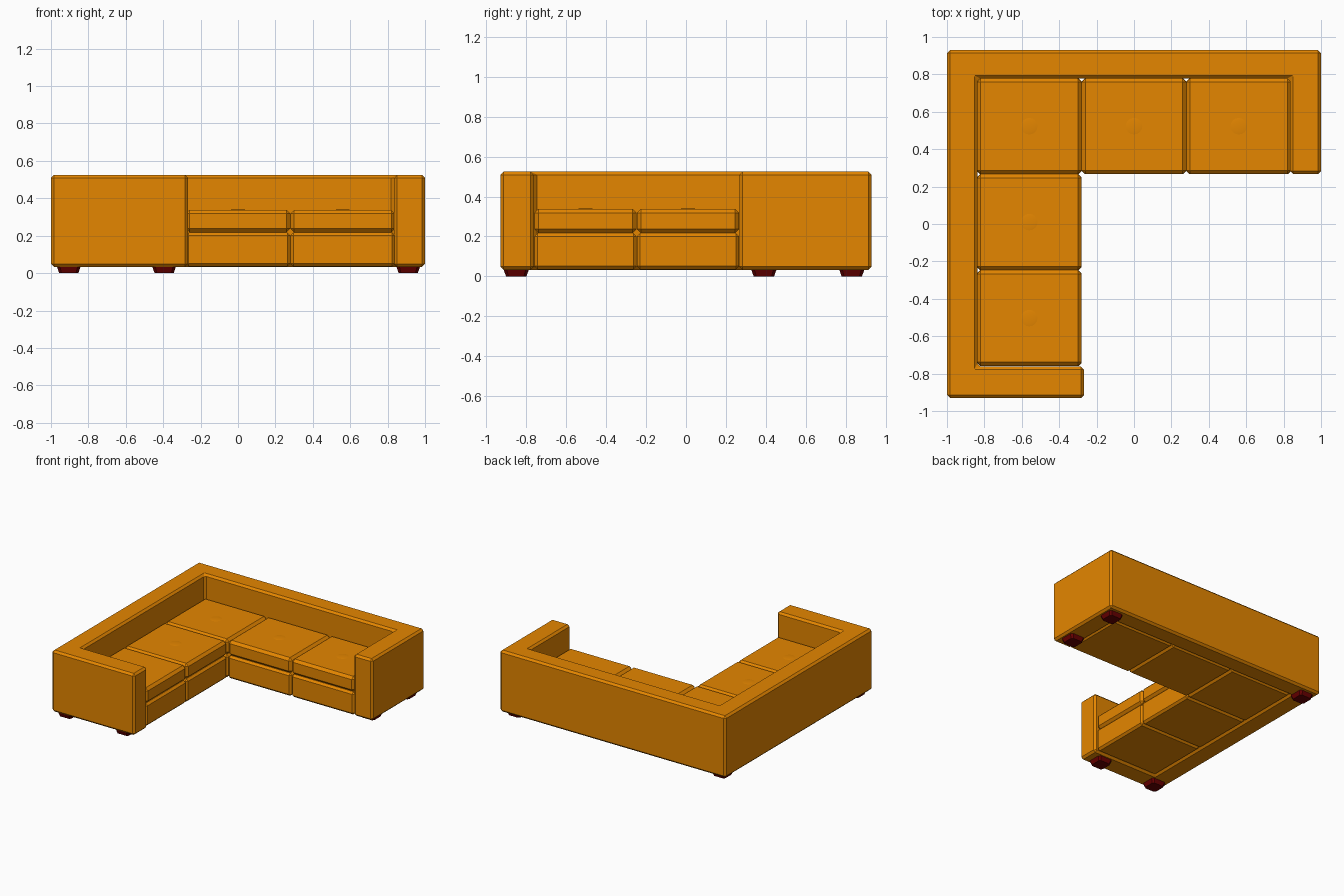
import bpy, bmesh, math
from mathutils import Matrix

if "Cube" in bpy.data.objects:
    bpy.data.objects.remove(bpy.data.objects["Cube"])


def material(name, col):
    m = bpy.data.materials.new(name)
    m.diffuse_color = (*col, 1)
    m.use_nodes = True
    m.node_tree.nodes["Principled BSDF"].inputs["Base Color"].default_value = m.diffuse_color
    return m


FABRIC = material("amber fabric", (0.78, 0.238, 0.0))
WOOD = material("dark red wood", (0.14, 0.0, 0.0))


def finish(name, bm, mat, bevel):
    bmesh.ops.recalc_face_normals(bm, faces=bm.faces)
    me = bpy.data.meshes.new(name)
    bm.to_mesh(me)
    bm.free()
    me.materials.append(mat)
    ob = bpy.data.objects.new(name, me)
    bpy.context.collection.objects.link(ob)
    if bevel:
        mod = ob.modifiers.new("bevel", 'BEVEL')
        mod.width = bevel
        mod.segments = 1
        mod.limit_method = 'ANGLE'
    return ob


def prism(name, outline, z0, z1, mat, bevel, taper=1.0):
    """Extrude an outline upwards; taper scales the bottom about its centre."""
    bm = bmesh.new()
    cx = sum(p[0] for p in outline) / len(outline)
    cy = sum(p[1] for p in outline) / len(outline)
    low = [bm.verts.new((cx + (x - cx) * taper, cy + (y - cy) * taper, z0)) for x, y in outline]
    top = [bm.verts.new((x, y, z1)) for x, y in outline]
    n = len(outline)
    bm.faces.new(low)
    bm.faces.new(top)
    for i in range(n):
        j = (i + 1) % n
        bm.faces.new((low[i], low[j], top[j], top[i]))
    return finish(name, bm, mat, bevel)


def rect(x0, x1, y0, y1):
    return [(x0, y0), (x1, y0), (x1, y1), (x0, y1)]


# Wrap-around frame: two backs and two end arms in one piece
prism("frame", [(-1, -0.93), (-0.267, -0.93), (-0.267, -0.763), (-0.838, -0.763),
                (-0.838, 0.778), (0.835, 0.778), (0.835, 0.267), (1, 0.267),
                (1, 0.93), (-1, 0.93)], 0.033, 0.525, FABRIC, 0.016)

# Five seats: base block, loose cushion and a shallow button each
seats = [(-0.56, 0.523), (0.0, 0.523), (0.56, 0.523), (-0.56, 0.01), (-0.56, -0.503)]
for i, (x, y) in enumerate(seats, 1):
    r = rect(x - 0.2795, x + 0.2795, y - 0.256, y + 0.256)
    prism(f"seat_base_{i}", r, 0.035, 0.217, FABRIC, 0.016)
    prism(f"seat_cushion_{i}", r, 0.2175, 0.338, FABRIC, 0.02)
    bm = bmesh.new()
    bmesh.ops.create_uvsphere(bm, u_segments=16, v_segments=12, radius=1,
                              matrix=Matrix.Translation((x, y, 0.334)) @ Matrix.Diagonal((0.06, 0.06, 0.006, 1)))
    for f in bm.faces:
        f.smooth = True
    finish(f"cushion_button_{i}", bm, FABRIC, 0)

# Tapered feet
feet = [(-0.905, -0.85), (-0.395, -0.85), (-0.905, 0.83), (0.91, 0.83), (0.91, 0.39)]
for i, (x, y) in enumerate(feet, 1):
    h, c = 0.064, 0.016
    outline = [(x - h + c, y - h), (x + h - c, y - h), (x + h, y - h + c), (x + h, y + h - c),
               (x + h - c, y + h), (x - h + c, y + h), (x - h, y + h - c), (x - h, y - h + c)]
    prism(f"foot_{i}", outline, 0.0, 0.037, WOOD, 0, taper=0.8)
